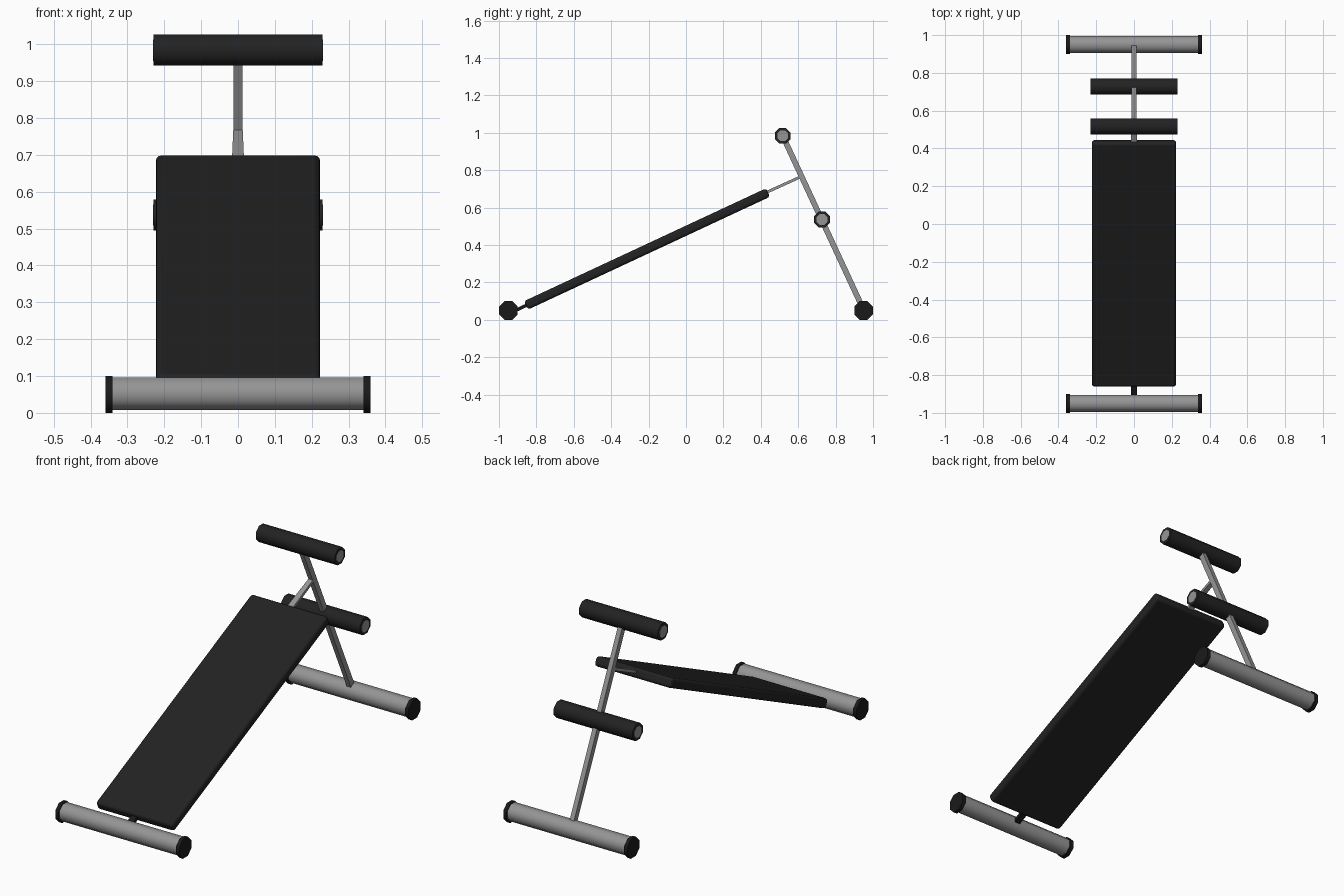
import bpy, math
from mathutils import Vector

if "Cube" in bpy.data.objects:
    bpy.data.objects.remove(bpy.data.objects["Cube"])


def material(name, r, g, b):
    m = bpy.data.materials.new(name)
    m.diffuse_color = (r, g, b, 1)
    m.use_nodes = True
    m.node_tree.nodes["Principled BSDF"].inputs["Base Color"].default_value = m.diffuse_color
    return m


BLACK = material("black padding", 0.016, 0.016, 0.016)
CAP = material("black plastic", 0.01, 0.01, 0.01)
GREY = material("grey steel", 0.3, 0.3, 0.3)


def finish(ob, name, mat, angle):
    ob.name = name
    ob.data.materials.append(mat)
    bpy.ops.object.shade_smooth_by_angle(angle=math.radians(angle))
    return ob


def tube(name, x, y, z, apothem, length, mat):
    """Octagonal tube lying along x, flats facing up and down."""
    bpy.ops.mesh.primitive_cylinder_add(
        vertices=8, radius=apothem / math.cos(math.pi / 8), depth=length)
    ob = bpy.context.object
    for v in ob.data.vertices:
        c, s = math.cos(math.pi / 8), math.sin(math.pi / 8)
        a, b, d = v.co
        # make sure a flat, not a corner, points up
        v.co = (d, a * c - b * s, a * s + b * c)
    ob.data.flip_normals() if ob.data.polygons[0].normal.dot(ob.data.polygons[0].center) < 0 else None
    ob.location = (x, y, z)
    return finish(ob, name, mat, 50)


def bar(name, p, q, width, thick, mat, bevel=0.0):
    """Box between two (y, z) points in the x = 0 plane."""
    d = Vector((q[0] - p[0], q[1] - p[1]))
    bpy.ops.mesh.primitive_cube_add(
        size=1, location=(0, (p[0] + q[0]) / 2, (p[1] + q[1]) / 2))
    ob = bpy.context.object
    ob.scale = (width, d.length, thick)
    bpy.ops.object.transform_apply(location=False, rotation=False, scale=True)
    ob.rotation_euler = (math.atan2(d.y, d.x), 0, 0)
    if bevel:
        m = ob.modifiers.new("round", 'BEVEL')
        m.width, m.segments = bevel, 3
    return finish(ob, name, mat, 40)


# floor tubes with end caps
for label, y in (("front", -0.95), ("rear", 0.95)):
    tube(label + "_foot", 0, y, 0.052, 0.044, 0.69, GREY)
    for side, x in (("left", -0.35), ("right", 0.35)):
        tube(f"{label}_{side}_foot_cap", x, y, 0.05, 0.05, 0.02, CAP)

# leg rollers with a steel core showing at the ends
for label, y, z in (("upper", 0.517, 0.984), ("lower", 0.727, 0.537)):
    tube(label + "_roller", 0, y, z, 0.042, 0.458, BLACK)
    tube(label + "_roller_core", 0, y, z, 0.029, 0.461, GREY)

# upright post
bar("post", (0.95, 0.052), (0.517, 0.984), 0.025, 0.03, GREY)

# sloping board
c, s = math.cos(math.radians(25)), math.sin(math.radians(25))
mid, half = (-0.2085, 0.379), 0.714
bar("board", (mid[0] - half * c, mid[1] - half * s),
    (mid[0] + half * c, mid[1] + half * s), 0.446, 0.05, BLACK, 0.015)

# brackets joining the board to the post and the front foot
upper = bar("upper_bracket", (0.40, 0.668), (0.607, 0.762), 0.034, 0.015, GREY)
for v in upper.data.vertices:
    if v.co.y > 0:
        v.co.x *= 0.75
bar("lower_bracket", (-0.93, 0.042), (-0.82, 0.093), 0.032, 0.018, CAP)
